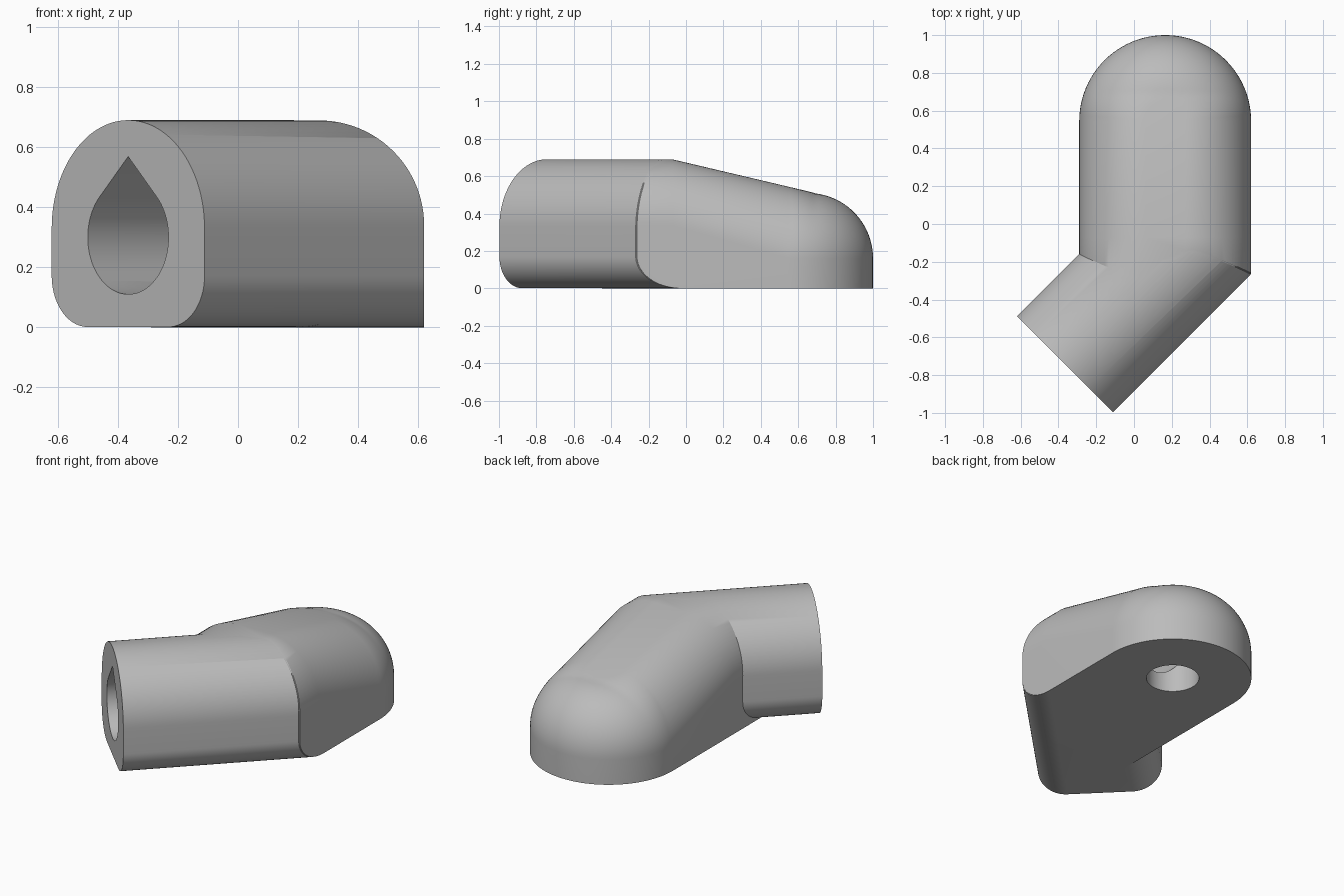
import bpy, bmesh, math
from mathutils import Vector

if "Cube" in bpy.data.objects:
    bpy.data.objects.remove(bpy.data.objects["Cube"], do_unlink=True)

FACE = Vector((-0.366, -0.743, 0))        # centre of the open end
ALONG = Vector((1, 1, 0)).normalized()    # direction of the angled arm
ACROSS = Vector((1, -1, 0)).normalized()
RIGHT, BACK, UP = Vector((1, 0, 0)), Vector((0, 1, 0)), Vector((0, 0, 1))
PIVOT = Vector((0.165, 0.545, 0))         # centre of the rounded end


def arc(cx, cz, r, start, end, steps=20):
    angles = [math.radians(start + (end - start) * i / steps) for i in range(steps + 1)]
    return [(cx + r * math.cos(a), cz + r * math.sin(a)) for a in angles]


def place(profile, origin, side, up=UP):
    return [origin + side * u + up * v for u, v in profile]


def loft(name, rings, split_top=False):
    bm = bmesh.new()
    rows = [[bm.verts.new(p) for p in ring] for ring in rings]
    count = len(rows[0])
    for low, high in zip(rows, rows[1:]):
        for i in range(count):
            j = (i + 1) % count
            bm.faces.new((low[i], low[j], high[j], high[i]))
    bm.faces.new(rows[0])
    top = rows[-1]
    if split_top:   # level part and sloping part of the roof
        bm.faces.new((top[0], top[1], top[-2], top[-1]))
        bm.faces.new(top[1:-1])
    else:
        bm.faces.new(top)
    bmesh.ops.recalc_face_normals(bm, faces=bm.faces)
    mesh = bpy.data.meshes.new(name)
    bm.to_mesh(mesh)
    bm.free()
    obj = bpy.data.objects.new(name, mesh)
    bpy.context.collection.objects.link(obj)
    return obj


def combine(obj, other, operation):
    mod = obj.modifiers.new("cut", "BOOLEAN")
    mod.operation, mod.solver, mod.object = operation, "EXACT", other
    bpy.context.view_layer.objects.active = obj
    bpy.ops.object.modifier_apply(modifier=mod.name)
    bpy.data.objects.remove(other, do_unlink=True)


def body(name, front, stretch=0, lift=0, shift=0, steps=24):
    """Arched tunnel sloping down to a domed end, in layers from the ground up."""
    def layer(a, floor=None):
        w = 0.105 + 0.35 * math.cos(a)
        crown = 0.339 + 0.35 * math.sin(a)
        points = [Vector((w, front, crown + lift)), Vector((w, -0.07, crown))]
        for k in range(49):
            t = math.pi * k / 48
            dy = w * math.sin(t)
            slope = max(0, 0.034 - 0.2358 * dy) * math.sin(a) ** 2
            points.append(Vector((w * math.cos(t) - (stretch if k > 24 else 0),
                                  PIVOT.y + dy, 0.16 + 0.35 * math.sin(a) + slope)))
        points += [Vector((-w - stretch, -0.07, crown)),
                   Vector((-w - stretch, front, crown + lift))]
        for p in points:
            p.x += PIVOT.x - shift
            p.z = p.z - shift if floor is None else floor
        return points
    layers = [layer(0, floor=-0.05)]
    layers += [layer(math.pi / 2 * i / steps) for i in range(steps + 1)]
    return loft(name, layers, split_top=True)


def prism(name, profile, start, end):
    return loft(name, [place(profile, FACE + ALONG * t, ACROSS) for t in (start, end)])


# Arm: arched profile with rounded bottom corners
arm_profile = (arc(0, 0.33, 0.36, 0, 180, 48) + arc(-0.19, 0.171, 0.17, 180, 270)
               + arc(0.19, 0.171, 0.17, 270, 360))
arm = prism("arm", arm_profile, 0, 1.5)

# Each limb is trimmed by the outer side of the other, giving a mitred elbow
outer_profile = (arc(-0.003, 0.33, 0.36, 0, 90, 24) + [(-2, 0.75), (-2, 0)]
                 + arc(0.187, 0.17, 0.17, 270, 360))
elbow = body("elbow_pipe", -0.45)
combine(elbow, prism("arm_limit", outer_profile, -0.5, 3), "INTERSECT")
combine(arm, body("body_limit", -2, stretch=2, lift=0.05, shift=0.003), "INTERSECT")
combine(elbow, arm, "UNION")


# Teardrop bore, narrowing towards the round hole under the domed end
def teardrop(r, z):
    return arc(0, z, r, 135, 405, 60) + [(0, z + r * math.sqrt(2))]


reach = (PIVOT.x - FACE.x) * math.sqrt(2)
bend = FACE + ALONG * (reach - 0.1)
bend.x = PIVOT.x
passage = loft("passage", [place(teardrop(0.185, 0.3), bend, RIGHT),
                           place(teardrop(0.13, 0.24), PIVOT, RIGHT)])
hole = arc(0, 0, 0.152, 0, 360, 64)[:-1]
outlet = loft("outlet", [place(hole, PIVOT + UP * z, RIGHT, BACK) for z in (-0.1, 0.35)])
for cutter in (prism("bore", teardrop(0.19, 0.3), -0.1, reach), passage, outlet):
    combine(elbow, cutter, "DIFFERENCE")

# Plain grey finish
grey = bpy.data.materials.new("light_grey")
grey.use_nodes = True
colour = (0.5, 0.5, 0.5, 1)
grey.diffuse_color = colour
grey.node_tree.nodes["Principled BSDF"].inputs["Base Color"].default_value = colour
elbow.data.materials.clear()
elbow.data.materials.append(grey)
for poly in elbow.data.polygons:
    poly.material_index = 0

bpy.ops.object.select_all(action="DESELECT")
elbow.select_set(True)
bpy.context.view_layer.objects.active = elbow
bpy.ops.object.shade_smooth_by_angle(angle=math.radians(25))
